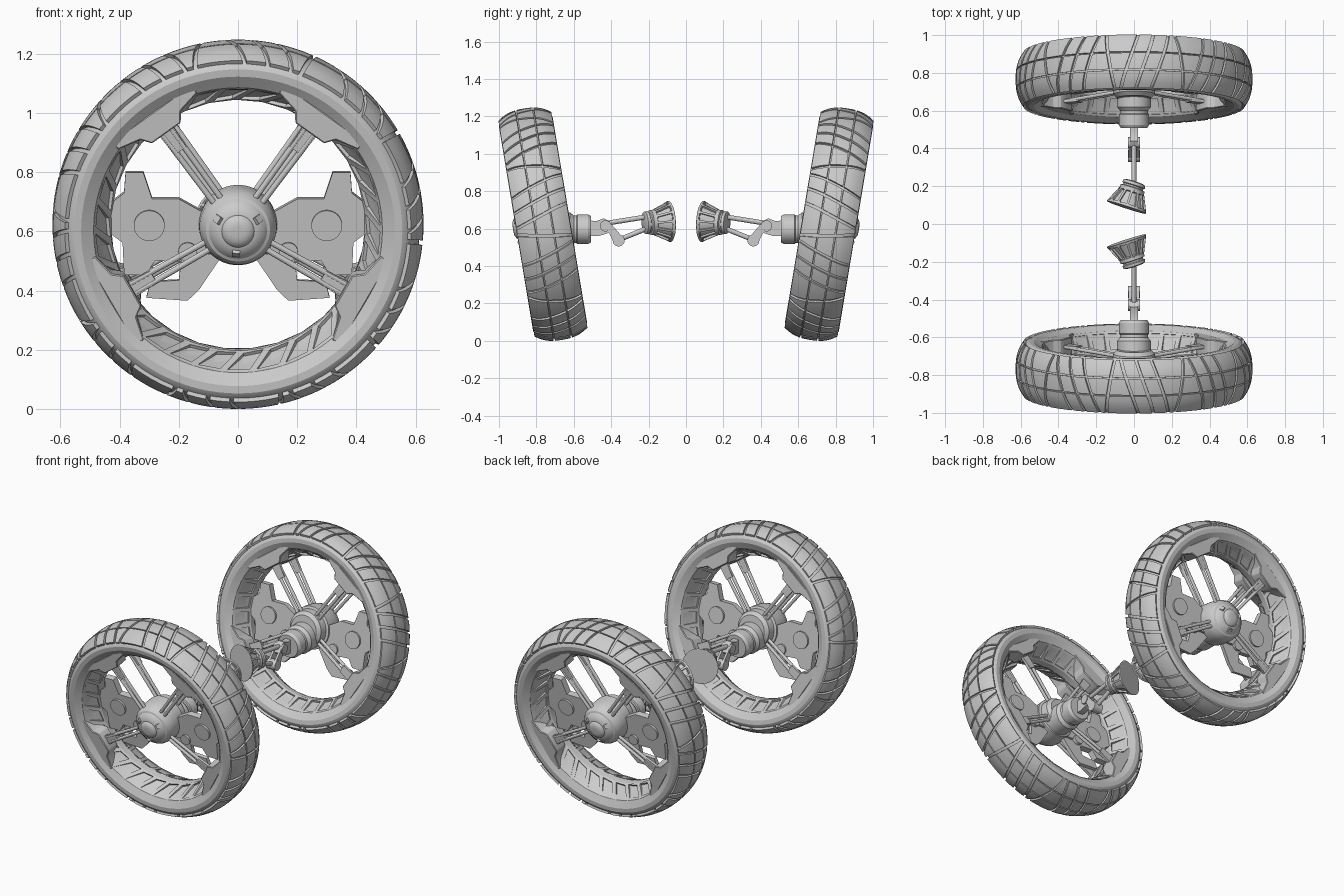
import bpy, bmesh, math
from math import sin, cos, pi, radians
from mathutils import Matrix, Vector

if "Cube" in bpy.data.objects:
    bpy.data.objects.remove(bpy.data.objects["Cube"])

CAMBER = radians(9.5)
WHEEL = Matrix.Translation((0, -0.765, 0.624)) @ Matrix.Rotation(CAMBER, 4, 'X')
AXLE = Matrix.Translation((0, 0, 0.597))
WORLD = Matrix.Identity(4)


def finish(name, bm, mat, recalc=True, bevel=0):
    """Bake the object, plus its mirrored twin across y = 0."""
    if recalc:
        bmesh.ops.recalc_face_normals(bm, faces=bm.faces)
    if bevel:
        bmesh.ops.bevel(bm, geom=bm.edges[:], offset=bevel, segments=1, affect='EDGES')
    bm.transform(mat)
    for side in ("front", "rear"):
        if side == "rear":
            bm.transform(Matrix.Diagonal((1, -1, 1, 1)))
            bmesh.ops.reverse_faces(bm, faces=bm.faces)
        me = bpy.data.meshes.new(f"{side}_{name}")
        bm.to_mesh(me)
        ob = bpy.data.objects.new(me.name, me)
        bpy.context.collection.objects.link(ob)
        bpy.ops.object.select_all(action='DESELECT')
        ob.select_set(True)
        bpy.context.view_layer.objects.active = ob
        bpy.ops.object.shade_smooth_by_angle(angle=radians(28))
    bm.free()


def lathe(bm, prof, n=64, closed=False):
    """Revolve (y, radius) points around the y axis."""
    rings = [[bm.verts.new((r * cos(2*pi*i/n), y, r * sin(2*pi*i/n))) for i in range(n)] for y, r in prof]
    pairs = list(zip(rings, rings[1:])) + ([(rings[-1], rings[0])] if closed else [])
    for a, b in pairs:
        for i in range(n):
            j = (i + 1) % n
            bm.faces.new((a[i], a[j], b[j], b[i]))
    if not closed:
        bm.faces.new(rings[0])
        bm.faces.new(rings[-1])


def prism(bm, pts, d0, d1, to3d):
    """Extrude a 2D outline from depth d0 to d1."""
    a, b = ([bm.verts.new(to3d(u, v, d)) for u, v in pts] for d in (d0, d1))
    bm.faces.new(a)
    bm.faces.new(b[::-1])
    for i in range(len(pts)):
        j = (i + 1) % len(pts)
        bm.faces.new((a[i], b[i], b[j], a[j]))


def rod(bm, p, q, r, n=12):
    p, q = Vector(p), Vector(q)
    m = Matrix.Translation((p + q) / 2) @ (q - p).to_track_quat('Z', 'Y').to_matrix().to_4x4()
    bmesh.ops.create_cone(bm, cap_ends=True, segments=n, radius1=r, radius2=r, depth=(q - p).length, matrix=m)


def window_ring(name, y0, r0, y1, r1, n, shear, inset, mat, outward):
    """Conical band with a recessed window in every segment."""
    bm = bmesh.new()
    step = 2 * pi / n
    rows = [[bm.verts.new((r*cos((i+s)*step), y, r*sin((i+s)*step))) for i in range(n)]
            for y, r, s in ((y0, r0, 0), (y1, r1, shear))]
    for i in range(n):
        j = (i + 1) % n
        bm.faces.new((rows[0][i], rows[0][j], rows[1][j], rows[1][i]))
    bm.normal_update()
    f = next(iter(bm.faces))
    c = f.calc_center_median()
    if (f.normal.dot(Vector((c.x, 0, c.z))) > 0) != outward:
        bmesh.ops.reverse_faces(bm, faces=bm.faces)
    bm.normal_update()
    fs = bm.faces[:]
    bmesh.ops.inset_individual(bm, faces=fs, thickness=inset)
    bmesh.ops.inset_individual(bm, faces=fs, thickness=0.001, depth=-0.012)
    finish(name, bm, mat, recalc=False)


# Tyre and rim: closed profile with rounded crown
def crown(v, lift=0.0):
    return 0.137 * v * (1 + 4 * lift), 0.615 - 0.042 * abs(v) ** 2.6 + lift

bm = bmesh.new()
half = [(0.146, 0.555), (0.145, 0.53), (0.130, 0.505), (0.120, 0.488), (0.025, 0.447), (0.02, 0.43)]
prof = [(-y, r) for y, r in half[::-1]] + [crown(i / 8) for i in range(-8, 9)] + half
lathe(bm, prof, 96, closed=True)
finish("tyre", bm, WHEEL)

# Tread blocks: slanted bands and wedges repeated round the tyre
bm = bmesh.new()
REPEATS = 10
lines = [(0, .25), (.22, .47), (.44, .69), (.9, .78), (1, 1.25)]
splits = [(-1, -.3), (-.3, .35), (.35, 1)]
K = 4
for k in range(REPEATS):
    for (b0, t0), (b1, t1) in zip(lines, lines[1:]):
        for va, vb in splits:
            va2, vb2 = va + (.025 if va > -1 else 0), vb - (.025 if vb < 1 else 0)
            layers = []
            for lift in (-0.008, 0.012):
                g = {}
                for i in range(K + 1):
                    v = va2 + (vb2 - va2) * i / K
                    w = (v + 1) / 2
                    ua, ub = b0 + (t0-b0)*w + .02, b1 + (t1-b1)*w - .02
                    for j in range(K + 1):
                        ang = 2 * pi * (k + ua + (ub - ua) * j / K) / REPEATS
                        y, r = crown(v, lift)
                        g[i, j] = bm.verts.new((r * cos(ang), y, r * sin(ang)))
                layers.append(g)
            lo, hi = layers
            for i in range(K):
                for j in range(K):
                    bm.faces.new((hi[i, j], hi[i, j+1], hi[i+1, j+1], hi[i+1, j]))
            edge = [(0, j) for j in range(K)] + [(i, K) for i in range(K)] + \
                   [(K, j) for j in range(K, 0, -1)] + [(i, 0) for i in range(K, 0, -1)]
            for p, q in zip(edge, edge[1:] + edge[:1]):
                bm.faces.new((lo[p], lo[q], hi[q], hi[p]))
            bmesh.ops.delete(bm, geom=[x for x in lo.values() if not x.link_faces], context='VERTS')
finish("tread", bm, WHEEL)

# Rim barrel: slanted windows outboard, square windows inboard
window_ring("rim_outer_windows", -0.12, 0.487, -0.02, 0.43, 30, 0.6, 0.017, WHEEL, False)
window_ring("rim_inner_windows", 0.12, 0.487, 0.02, 0.43, 30, 0.0, 0.017, WHEEL, False)

# Hub: stepped dome
bm = bmesh.new()
lathe(bm, [(-.162, .02), (-.16, .035), (-.152, .05), (-.145, .055), (-.143, .068), (-.128, .09), (-.118, .098),
           (-.114, .108), (-.095, .122), (-.06, .13), (-.02, .132), (.03, .13), (.035, .115), (.08, .11), (.1, .09)])
finish("hub", bm, WHEEL)
bm = bmesh.new()
for a in (30, 150, 265):
    m = Matrix.Rotation(-radians(a), 4, 'Y') @ Matrix.Translation((.075, -.135, 0)) @ Matrix.Rotation(radians(50), 4, 'Z')
    bmesh.ops.create_cube(bm, size=1, matrix=m @ Matrix.Diagonal((.025, .02, .026, 1)))
finish("hub_lugs", bm, WHEEL)

# Spokes and rim brackets at four angles
spokes, brackets = bmesh.new(), bmesh.new()
right = [(.17, .497), (.165, .462), (.085, .445), (.06, .412)]
outline = right + [(-t, r) for t, r in right[::-1]]
for deg in (54, 126, -30, 210):
    a = radians(deg)
    at = lambda t, r, y: (r * cos(a) - t * sin(a), y, r * sin(a) + t * cos(a))
    for y0, y1 in ((-.085, -.085), (.06, .085)):
        for t in (-.014, .014):
            rod(spokes, at(t, .09, y0), at(t * 1.3, .43, y1), .010)
        prism(spokes, [(-.024, .33), (.024, .33), (.03, .43), (-.03, .43)], y1 - .008, y1 + .008, at)
    for s in (-1, 1):
        prism(brackets, outline, s * .035, s * .128, at)
finish("spokes", spokes, WHEEL)
finish("rim_brackets", brackets, WHEEL, bevel=.004)

# Hub side plates with bosses (outline relative to the wheel centre)
plates, bosses = bmesh.new(), bmesh.new()
upper = [(.05, .01), (.12, .045), (.2, .09), (.29, .09), (.32, .18), (.38, .18), (.385, .11), (.43, .075), (.43, -.03),
         (.39, -.06), (.385, -.17), (.31, -.17), (.28, -.12), (.2, -.125), (.17, -.09), (.05, -.1)]
lower = [(.05, -.1), (.13, -.22), (.17, -.26), (.31, -.25), (.295, -.195), (.2, -.19), (.19, -.1)]
for s in (-1, 1):
    flat = lambda u, v, d: (s * u, d, v)
    prism(plates, upper, -.02, .02, flat)
    prism(plates, lower, -.012, .012, flat)
    rod(bosses, (s * .3, -.032, 0), (s * .3, .032, 0), .052, 32)
    rod(bosses, (s * .17, -.032, -.09), (s * .17, .032, -.09), .032, 24)
finish("side_plates", plates, WHEEL)
finish("plate_bosses", bosses, WHEEL)

# Axle stub
bm = bmesh.new()
lathe(bm, [(-.74, .09), (-.62, .09), (-.61, .082), (-.6, .074), (-.585, .074), (-.58, .08), (-.525, .08), (-.508, .07)], 40)
finish("axle_stub", bm, AXLE)

# Suspension joint: knuckle, pivots, links
bm = bmesh.new()
side = lambda y, z, x: (x, y, z)
prism(bm, [(-.52, .56), (-.52, .645), (-.48, .64), (-.44, .655), (-.41, .64), (-.39, .6), (-.42, .575), (-.47, .56)], -.02, .02, side)
for s in (-1, 1):
    prism(bm, [(-.43, .61), (-.4, .625), (-.335, .55), (-.36, .52), (-.39, .535)], s * .014, s * .028, side)
rod(bm, (-.032, -.43, .615), (.032, -.43, .615), .03, 20)
rod(bm, (-.032, -.36, .537), (.032, -.36, .537), .032, 20)
finish("knuckle", bm, WORLD)
bm = bmesh.new()
rod(bm, (0, -.36, .54), (0, -.2, .605), .013)
rod(bm, (0, -.42, .63), (0, -.2, .665), .013)
finish("links", bm, WORLD)

# Flared mount near the centre, turned sideways
MOUNT = Matrix.Translation((-.002, -.205, .632)) @ Matrix.Rotation(radians(18), 4, 'Z') @ Matrix.Rotation(radians(3), 4, 'X')
bm = bmesh.new()
lathe(bm, [(-.02, .045), (-.015, .06), (0, .062), (.004, .055), (.012, .055), (.016, .067), (.03, .067), (.034, .054), (.11, .09),
           (.112, .106), (.122, .11), (.124, .107)], 40)
finish("mount_flare", bm, MOUNT)
window_ring("mount_windows", .03, .068, .113, .106, 12, 0, .009, MOUNT, True)
